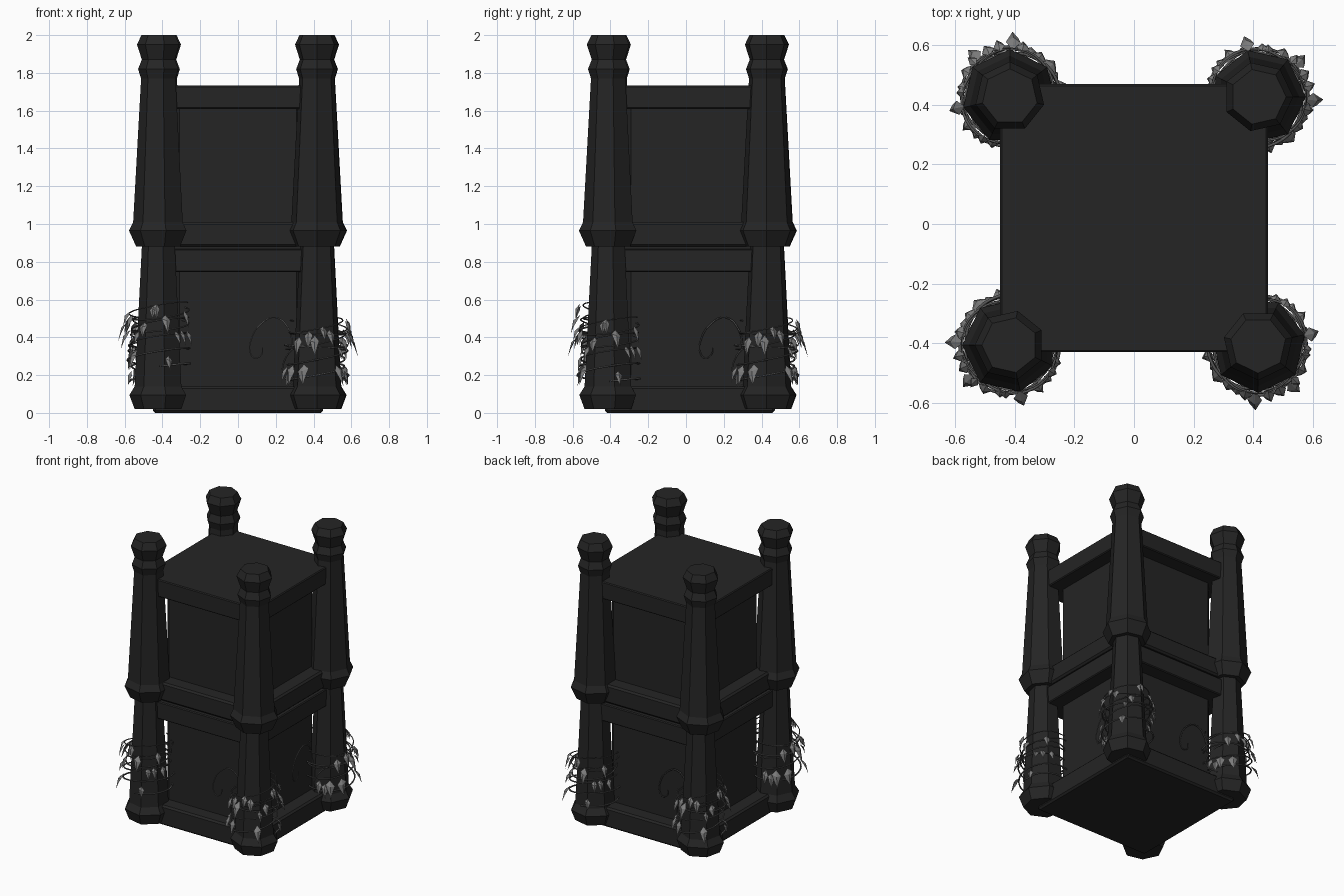
import bpy, bmesh, math, random
from mathutils import Vector, Matrix

if "Cube" in bpy.data.objects:
    bpy.data.objects.remove(bpy.data.objects["Cube"])

random.seed(4)
CY = 0.01      # centre of the rotated posts in y
P = 0.417      # post offset


def material(name, v):
    m = bpy.data.materials.new(name)
    m.diffuse_color = (v, v, v, 1)
    m.use_nodes = True
    m.node_tree.nodes["Principled BSDF"].inputs["Base Color"].default_value = m.diffuse_color
    return m


dark = material("dark_stone", 0.018)
stem_mat = material("vine_stem", 0.09)
leaf_mat = material("vine_leaf", 0.2)


def add(name, data, mat, matrix=None):
    ob = bpy.data.objects.new(name, data)
    bpy.context.collection.objects.link(ob)
    if not data.materials:
        data.materials.append(mat)
    if matrix:
        ob.matrix_world = matrix
    return ob


def box(name, half, z0, z1, bevel, vertical_only=False):
    bm = bmesh.new()
    bmesh.ops.create_cube(bm, size=1)
    bmesh.ops.scale(bm, vec=(2 * half, 2 * half, z1 - z0), verts=bm.verts)
    bmesh.ops.translate(bm, vec=(0, 0.02, (z0 + z1) / 2), verts=bm.verts)
    edges = [e for e in bm.edges if not vertical_only
             or abs(e.verts[0].co.z - e.verts[1].co.z) > 0.01]
    bmesh.ops.bevel(bm, geom=edges, offset=bevel, segments=1, affect='EDGES')
    me = bpy.data.meshes.new(name)
    bm.to_mesh(me)
    bm.free()
    return add(name, me, dark)


# Two stacked crates: base rail, chamfered body, top rail
for label, zs in (("lower", (0.0, 0.14, 0.745, 0.868)),
                  ("upper", (0.88, 1.01, 1.61, 1.732))):
    box(label + "_base_rail", 0.45, zs[0], zs[1], 0.012)
    box(label + "_body", 0.35, zs[1] - 0.02, zs[2] + 0.02, 0.04, True)
    box(label + "_top_rail", 0.45, zs[2], zs[3], 0.006)
box("joint_between_crates", 0.42, 0.85, 0.9, 0.005)


# Seven-sided turned corner post
def lathe(name, profile, sides):
    bm = bmesh.new()
    rings = []
    for r, z in profile:
        rings.append([bm.verts.new((r * math.cos(a), r * math.sin(a), z)) for a in
                      [2 * math.pi * (i + 0.25) / sides for i in range(sides)]])
    for a, b in zip(rings, rings[1:]):
        for i in range(sides):
            j = (i + 1) % sides
            bm.faces.new((a[i], a[j], b[j], b[i]))
    bm.faces.new(rings[0][::-1])
    bm.faces.new(rings[-1])
    me = bpy.data.meshes.new(name)
    bm.to_mesh(me)
    bm.free()
    return me


post = lathe("corner_post", [
    (0.130, 0.02), (0.158, 0.095), (0.130, 0.14), (0.092, 0.88), (0.122, 0.88),
    (0.160, 0.965), (0.138, 1.01), (0.096, 1.77), (0.112, 1.82), (0.092, 1.87),
    (0.118, 1.95), (0.094, 2.0)], 7)


# Vine helix around a post (local to the post axis)
def helix(t, turns=4.3, z0=0.15, z1=0.5):
    a = 2 * math.pi * turns * t
    r = 0.158 - 0.012 * t + 0.012 * math.sin(5 * a / 3)
    z = z0 + (z1 - z0) * t + 0.02 * math.sin(a + 1)
    return Vector((r * math.cos(a), r * math.sin(a), z))


def tube(name, paths, radius):
    cu = bpy.data.curves.new(name, 'CURVE')
    cu.dimensions = '3D'
    cu.bevel_depth = radius
    cu.bevel_resolution = 1
    cu.resolution_u = 4
    for pts in paths:
        s = cu.splines.new('BEZIER')
        s.bezier_points.add(len(pts) - 1)
        for i, (bp, p) in enumerate(zip(s.bezier_points, pts)):
            bp.co = p
            bp.handle_left_type = bp.handle_right_type = 'AUTO'
            bp.radius = 1 - 0.4 * i / len(pts)
    return cu


main = [helix(i / 44) for i in range(45)]
second = [Matrix.Rotation(2.2, 3, 'Z') @ helix(i / 20, 2.1, 0.33, 0.47) for i in range(21)]
wrap = tube("vine_wrap", [main, second], 0.0055)
curl = tube("vine_curl", [[(x - P, 0.04, z) for x, z in (
    (0.29, 0.34), (0.27, 0.44), (0.20, 0.505), (0.12, 0.47), (0.07, 0.39),
    (0.065, 0.32), (0.09, 0.29), (0.125, 0.31), (0.13, 0.345))],
    [(-0.10, -0.1, 0.36), (-0.16, -0.03, 0.30), (-0.18, -0.01, 0.21), (-0.13, -0.06, 0.15)]], 0.005)


# Drooping pointed leaves on the outward side of the post
def leaves(name, count):
    bm = bmesh.new()
    for i in range(count):
        a = -math.pi / 4 + math.radians(-125 + 250 * (i + random.random() * 0.7) / count)
        z = random.choice((0.24, 0.36, 0.42, 0.45, 0.48)) + random.uniform(-0.02, 0.02)
        size = random.uniform(0.06, 0.11)
        wide = size * random.uniform(0.24, 0.32)
        out = Vector((math.cos(a), math.sin(a), 0))
        side = Vector((-out.y, out.x, random.uniform(-0.35, 0.35)))
        flare = random.uniform(0.25, 0.6)
        base = out * 0.155 + Vector((0, 0, z))

        def at(s, w, o):
            return bm.verts.new(base + out * (size * (flare * s ** 0.6) + o)
                                + side * wide * w + Vector((0, 0, -size * s ** 1.3)))
        b, l, r = at(0, 0, 0), at(0.4, -1, -0.006), at(0.4, 1, -0.006)
        m, l2, r2 = at(0.45, 0, 0.008), at(0.7, -0.6, -0.003), at(0.7, 0.6, -0.003)
        t = at(1.1, 0.2, 0)
        for f in ((b, l, m), (b, m, r), (l, l2, m), (m, r2, r), (l2, t, m), (m, t, r2)):
            bm.faces.new(f)
    me = bpy.data.meshes.new(name)
    bm.to_mesh(me)
    bm.free()
    return me


foliage = leaves("vine_leaves", 20)

# Quarter-turn copies: front right, back right, back left, front left
for k, corner in enumerate(("front_right", "back_right", "back_left", "front_left")):
    turn = (Matrix.Translation((0, CY, 0)) @ Matrix.Rotation(k * math.pi / 2, 4, 'Z')
            @ Matrix.Translation((P, -P, 0)))
    lift = Matrix.Translation((0, 0, 0.08 if k == 3 else 0))
    add(corner + "_post", post, dark, turn)
    add(corner + "_vine", wrap, stem_mat, turn @ lift)
    add(corner + "_leaves", foliage, leaf_mat, turn @ lift)
    if k < 3:
        add(corner + "_tendril", curl, stem_mat, turn)
